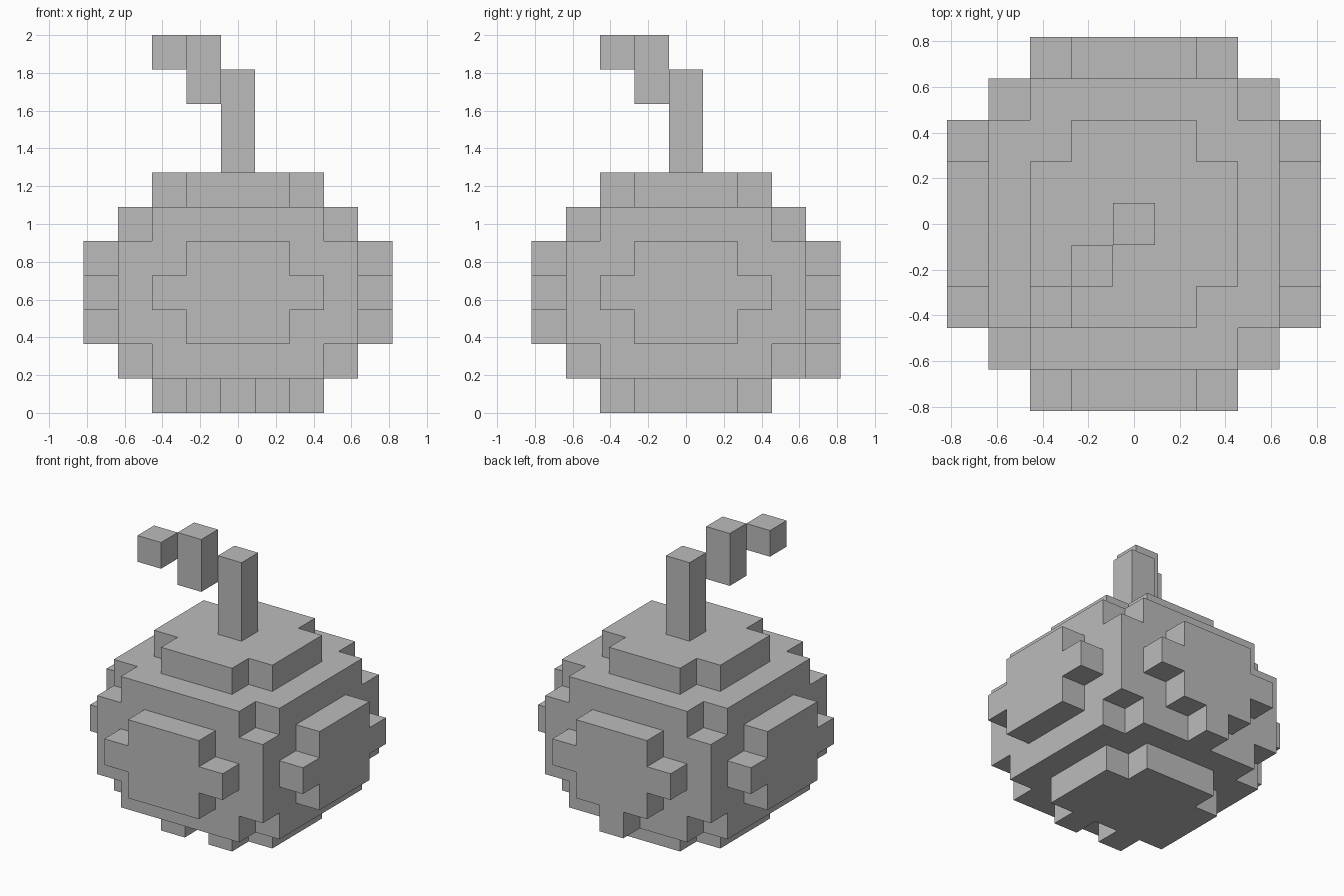
import bpy
import bmesh
from math import pi
from mathutils import Matrix, Vector

cube = bpy.data.objects.get("Cube")
if cube:
    bpy.data.objects.remove(cube, do_unlink=True)

U = 2 / 11  # one block

grey = bpy.data.materials.new("plain_grey")
grey.use_nodes = True
colour = (0.5, 0.5, 0.5, 1)
grey.diffuse_color = colour
grey.node_tree.nodes["Principled BSDF"].inputs["Base Color"].default_value = colour


def prism(name, outline, low, high, turn=Matrix()):
    """Extrude a flat outline, in blocks, from low to high, then place it."""
    bm = bmesh.new()
    base = bm.faces.new([bm.verts.new((x, y, low)) for x, y in outline])
    top = bmesh.ops.extrude_face_region(bm, geom=[base])["geom"]
    moved = [v for v in top if isinstance(v, bmesh.types.BMVert)]
    bmesh.ops.translate(bm, verts=moved, vec=Vector((0, 0, high - low)))
    bmesh.ops.recalc_face_normals(bm, faces=bm.faces[:])
    bm.transform(Matrix.Scale(U, 4) @ turn)
    mesh = bpy.data.meshes.new(name)
    bm.to_mesh(mesh)
    bm.free()
    mesh.materials.append(grey)
    obj = bpy.data.objects.new(name, mesh)
    bpy.context.collection.objects.link(obj)
    return obj


def rectangle(w, h, x=0, y=0):
    return [(x - w, y - h), (x + w, y - h), (x + w, y + h), (x - w, y + h)]


def notched(w, h):
    """Rectangle of half sizes w, h with one block cut from each corner."""
    quarter = [(w, h - 1), (w - 1, h - 1), (w - 1, h)]
    right = [(x, -y) for x, y in reversed(quarter)] + quarter
    return right + [(-x, -y) for x, y in right]


# Body layers from the ground up
gap = [(-0.5, -2.5), (-0.5, -1.5), (0.5, -1.5), (0.5, -2.5)]
prism("base", gap + notched(2.5, 2.5), 0, 1)
prism("lower_body", notched(3.5, 3.5), 1, 2)
prism("middle_body", rectangle(3.5, 3.5), 2, 5)
prism("upper_body", notched(3.5, 3.5), 5, 6)
prism("crown", notched(2.5, 2.5), 6, 7)

# Raised panel on each of the four sides
for i, side in enumerate(("front", "left", "back", "right")):
    turn = (Matrix.Translation((0, 0, 3.5)) @ Matrix.Rotation(i * pi / 2, 4, "Z")
            @ Matrix.Rotation(pi / 2, 4, "X"))
    prism(side + "_panel", notched(2.5, 1.5), 3.5, 4.5, turn)

# Single block under the back panel
prism("back_block", rectangle(0.5, 0.5, 0, 4), 1, 2)

# Stem stepping diagonally forward
for i, (part, low, high) in enumerate((("stem", 7, 10), ("stem_bend", 9, 11), ("stem_tip", 10, 11))):
    prism(part, rectangle(0.5, 0.5, -i, -i), low, high)
